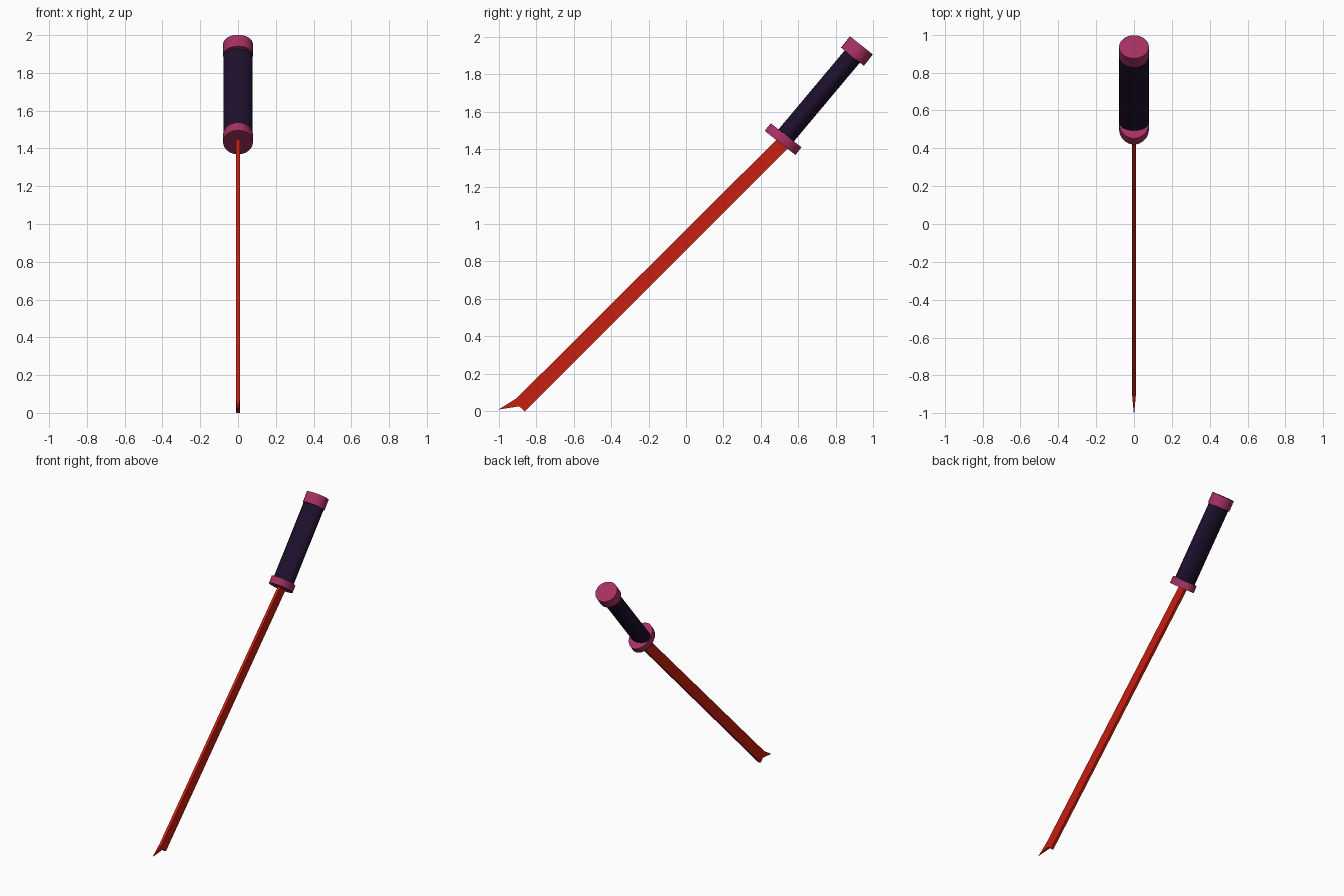
import bpy, bmesh, math
from mathutils import Vector

if "Cube" in bpy.data.objects:
    bpy.data.objects.remove(bpy.data.objects["Cube"])


def material(name, rgb):
    m = bpy.data.materials.new(name)
    m.diffuse_color = (*rgb, 1)
    m.use_nodes = True
    m.node_tree.nodes["Principled BSDF"].inputs["Base Color"].default_value = m.diffuse_color
    return m


PINK = material("pink", (0.38, 0.03, 0.12))
DARK = material("dark", (0.012, 0.005, 0.025))
RED = material("red", (0.57, 0.013, 0.005))


def oval_cylinder(name, centre, length, rx, ry, tilt, mat):
    """Oval cylinder lying in the YZ plane, axis raised by tilt degrees from +y."""
    bpy.ops.mesh.primitive_cylinder_add(
        vertices=32, radius=1, depth=length, location=(0, *centre),
        rotation=(math.radians(tilt - 90), 0, 0))
    ob = bpy.context.object
    ob.name = name
    ob.scale = (rx, ry, 1)
    bpy.ops.object.transform_apply(location=False, rotation=False, scale=True)
    bpy.ops.object.shade_smooth_by_angle(angle=math.radians(40))
    ob.data.materials.append(mat)


# Handle: guard, grip, pommel
guard, pommel = Vector((0.518, 1.453)), Vector((0.912, 1.923))
axis = pommel - guard
oval_cylinder("guard", guard, 0.052, 0.079, 0.104, 52, PINK)
oval_cylinder("grip", (guard + pommel) / 2, axis.length, 0.078, 0.052,
              math.degrees(math.atan2(axis.y, axis.x)), DARK)
oval_cylinder("pommel", pommel, 0.077, 0.079, 0.078, 51.5, PINK)

# Blade: side profile (y, z, half thickness) with a notched hooked tip
profile = [(0.50, 1.467, 0.01), (-0.904, 0.07, 0.01), (-1.0, 0.01, 0.001),
           (-0.89, 0.027, 0.01), (-0.86, 0.0, 0.01), (0.56, 1.42, 0.01)]
bm = bmesh.new()
left = [bm.verts.new((-h, y, z)) for y, z, h in profile]
right = [bm.verts.new((h, y, z)) for y, z, h in profile]
n = len(profile)
for side in (left, right):
    bm.faces.new([side[i] for i in (0, 1, 3, 4, 5)])
    bm.faces.new([side[i] for i in (1, 2, 3)])
for i in range(n):
    j = (i + 1) % n
    bm.faces.new((left[i], left[j], right[j], right[i]))
bmesh.ops.recalc_face_normals(bm, faces=bm.faces)
mesh = bpy.data.meshes.new("blade")
bm.to_mesh(mesh)
bm.free()
blade = bpy.data.objects.new("blade", mesh)
bpy.context.collection.objects.link(blade)
mesh.materials.append(RED)
